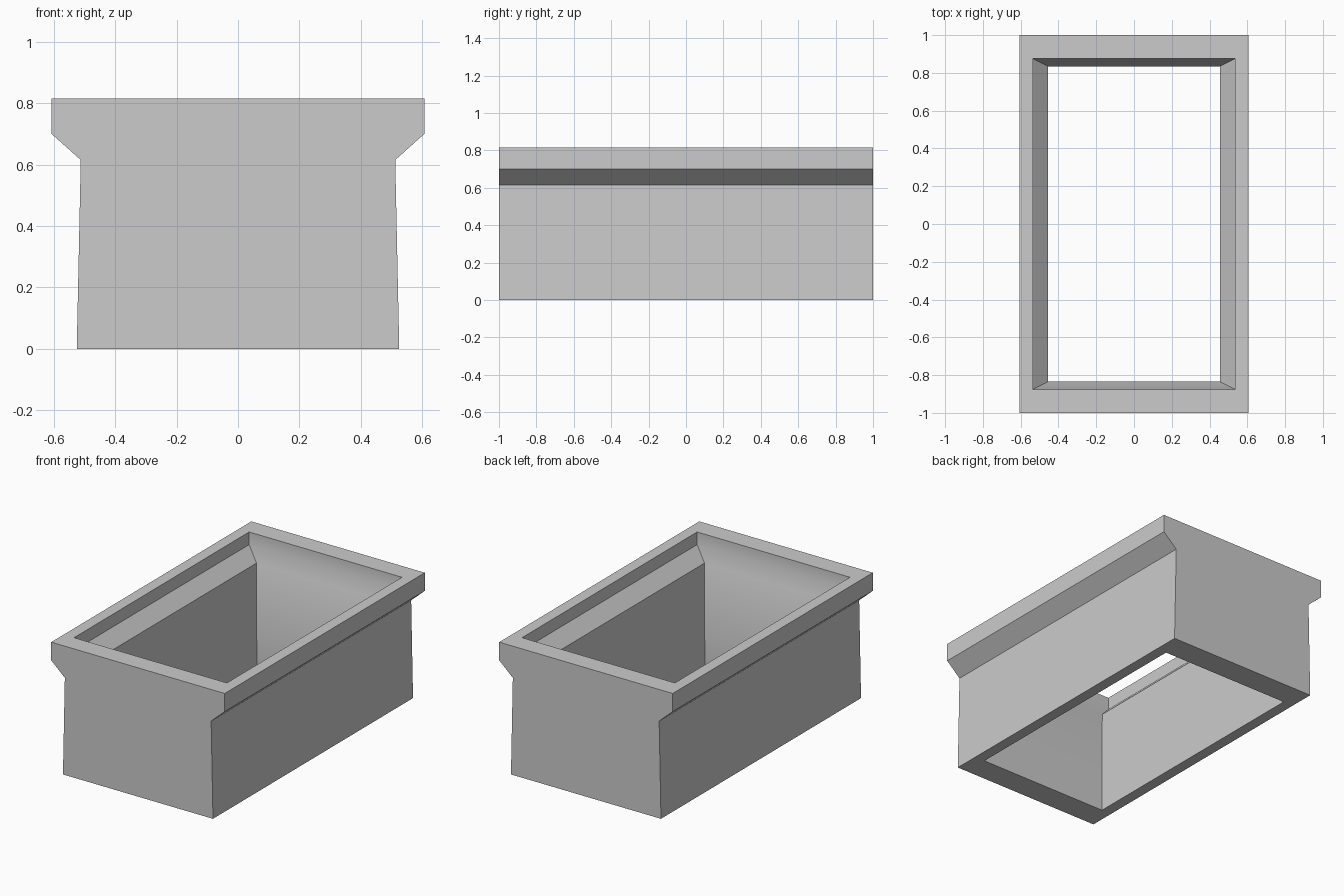
import bpy, bmesh, math

cube = bpy.data.objects.get("Cube")
if cube:
    bpy.data.objects.remove(cube, do_unlink=True)

# Plain grey stone
stone = bpy.data.materials.new("grey_stone")
stone.use_nodes = True
grey = (0.6, 0.6, 0.6, 1)
stone.diffuse_color = grey
stone.node_tree.nodes["Principled BSDF"].inputs["Base Color"].default_value = grey

# Wall section as rectangular rings (half width, half length, height):
# up the outside, over the rim, then down the stepped inside
RINGS = [
    (0.525, 1, 0), (0.512, 1, 0.615), (0.607, 1, 0.70), (0.607, 1, 0.815),
    (0.535, 0.875, 0.815), (0.535, 0.875, 0.735),
    (0.455, 0.835, 0.655), (0.455, 0.838, 0),
]
CORNERS = [(-1, -1), (1, -1), (1, 1), (-1, 1)]

bm = bmesh.new()
rings = [[bm.verts.new((sx * hx, sy * hy, z)) for sx, sy in CORNERS]
         for hx, hy, z in RINGS]

# Join each ring to the next; the last joins the first as the underside
for i, low in enumerate(rings):
    high = rings[(i + 1) % len(rings)]
    for a in range(4):
        b = (a + 1) % 4
        bm.faces.new((low[a], low[b], high[b], high[a]))

# Merge the flat end walls into single faces
bmesh.ops.dissolve_limit(bm, angle_limit=math.radians(0.05),
                         verts=bm.verts, edges=bm.edges)
bmesh.ops.recalc_face_normals(bm, faces=bm.faces)

mesh = bpy.data.meshes.new("open_trough")
bm.to_mesh(mesh)
bm.free()
mesh.materials.append(stone)
trough = bpy.data.objects.new("open_trough", mesh)
bpy.context.collection.objects.link(trough)

# Soft shading on the shallow inner end slopes, crisp elsewhere
bpy.ops.object.select_all(action="DESELECT")
trough.select_set(True)
bpy.context.view_layer.objects.active = trough
bpy.ops.object.shade_smooth_by_angle(angle=math.radians(30))
